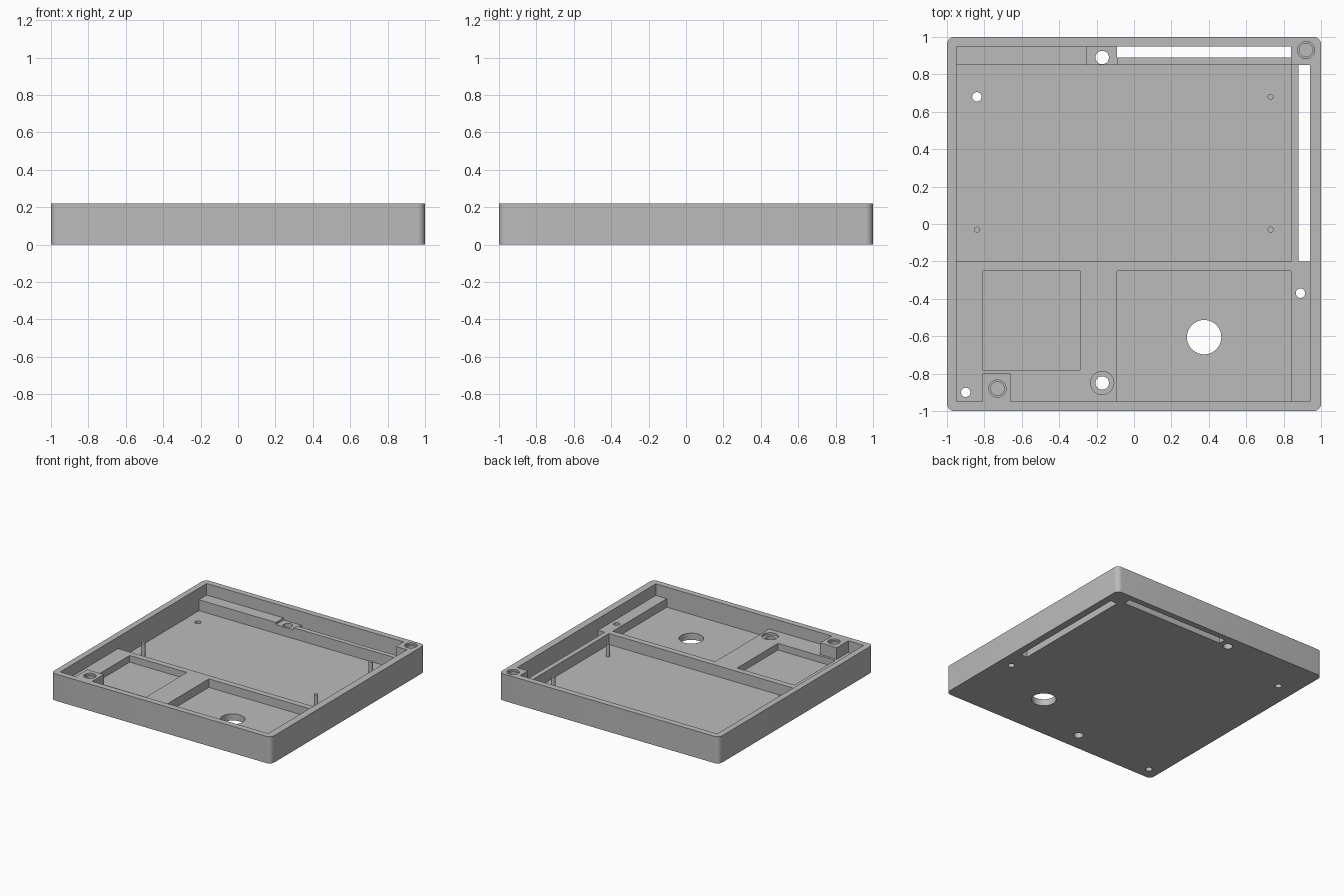
import bpy
import bmesh

cube = bpy.data.objects.get("Cube")
if cube:
    bpy.data.objects.remove(cube, do_unlink=True)

HEIGHT, LEDGE, FLOOR, OVER, UNDER = 0.22, 0.125, 0.035, 0.3, -0.1

grey = bpy.data.materials.new("light grey plastic")
grey.use_nodes = True
colour = (0.5, 0.5, 0.5, 1)
grey.diffuse_color = colour
grey.node_tree.nodes["Principled BSDF"].inputs["Base Color"].default_value = colour


def finish(name, bm):
    bmesh.ops.recalc_face_normals(bm, faces=bm.faces)
    mesh = bpy.data.meshes.new(name)
    bm.to_mesh(mesh)
    bm.free()
    mesh.materials.append(grey)
    obj = bpy.data.objects.new(name, mesh)
    bpy.context.collection.objects.link(obj)
    return obj


def prism(name, outline, z0, z1, round_corners=0):
    """Extrude a plan outline from z0 to z1."""
    bm = bmesh.new()
    face = bm.faces.new([bm.verts.new((x, y, z0)) for x, y in outline])
    top = bmesh.ops.extrude_face_region(bm, geom=[face])["geom"]
    bmesh.ops.translate(bm, vec=(0, 0, z1 - z0),
                        verts=[v for v in top if isinstance(v, bmesh.types.BMVert)])
    if round_corners:
        upright = [e for e in bm.edges
                   if abs(e.verts[0].co.z - e.verts[1].co.z) > 0.01]
        bmesh.ops.bevel(bm, geom=upright, offset=round_corners, segments=6,
                        profile=0.5, affect='EDGES')
    return finish(name, bm)


def box(name, x0, x1, y0, y1, z0, z1, **kw):
    return prism(name, [(x0, y0), (x1, y0), (x1, y1), (x0, y1)], z0, z1, **kw)


def cylinder(name, x, y, r, z0, z1, sides=40):
    bm = bmesh.new()
    bmesh.ops.create_cone(bm, cap_ends=True, segments=sides, radius1=r,
                          radius2=r, depth=z1 - z0)
    bmesh.ops.translate(bm, vec=(x, y, (z0 + z1) / 2), verts=bm.verts)
    return finish(name, bm)


def select_only(obj):
    bpy.ops.object.select_all(action='DESELECT')
    obj.select_set(True)
    bpy.context.view_layer.objects.active = obj


def cut(target, cutter):
    mod = target.modifiers.new("cut", 'BOOLEAN')
    mod.operation, mod.solver, mod.object = 'DIFFERENCE', 'EXACT', cutter
    select_only(target)
    bpy.ops.object.modifier_apply(modifier=mod.name)
    bpy.data.objects.remove(cutter, do_unlink=True)


# Outer shell with rounded upright corners
tray = box("tray", -1, 1, -1, 1, 0, HEIGHT, round_corners=0.04)

# Upper cavity, leaving a solid back corner and a square front boss
cut(tray, prism("cavity", [
    (-0.95, 0.95), (0.84, 0.95), (0.84, 0.85), (0.94, 0.85), (0.94, -0.95),
    (-0.66, -0.95), (-0.66, -0.80), (-0.81, -0.80), (-0.81, -0.95),
    (-0.95, -0.95)], LEDGE, OVER))

# Pockets sunk into the ledge, and the two narrow slots through the base
pockets = [
    (-0.95, 0.84, -0.20, 0.85, FLOOR, 0.2),
    (-0.09, 0.84, -0.95, -0.25, 0.055, 0.2),
    (-0.81, -0.29, -0.78, -0.25, 0.07, 0.2),
    (-0.25, -0.09, 0.85, 0.95, 0.108, 0.2),
    (-0.09, 0.84, 0.89, 0.95, UNDER, 0.2),
    (0.88, 0.94, -0.20, 0.85, UNDER, 0.2),
]
for p in pockets:
    cut(tray, box("pocket", *p))

# Round holes through the base
for x, y, r in [(0.375, -0.605, 0.092), (-0.17, -0.85, 0.036), (-0.17, 0.89, 0.036),
                (-0.84, 0.68, 0.025), (0.89, -0.37, 0.025), (-0.90, -0.90, 0.025)]:
    cut(tray, cylinder("hole", x, y, r, UNDER, OVER))

# Recess around the front screw hole
cut(tray, cylinder("screw_recess", -0.17, -0.85, 0.062, 0.108, OVER))

# Stepped blind holes in the corner and the front boss
for x, y in [(0.92, 0.93), (-0.73, -0.88)]:
    cut(tray, cylinder("blind_hole", x, y, 0.036, 0.06, OVER))
    cut(tray, cylinder("blind_step", x, y, 0.046, 0.205, OVER))

# Locating pins on the main floor
pins = [cylinder("locating_pin", x, y, 0.016, FLOOR - 0.01, 0.135, sides=24)
        for x, y in [(-0.84, -0.03), (0.73, -0.03), (0.73, 0.68)]]

for obj in [tray] + pins:
    select_only(obj)
    bpy.ops.object.shade_smooth_by_angle(angle=0.52)
